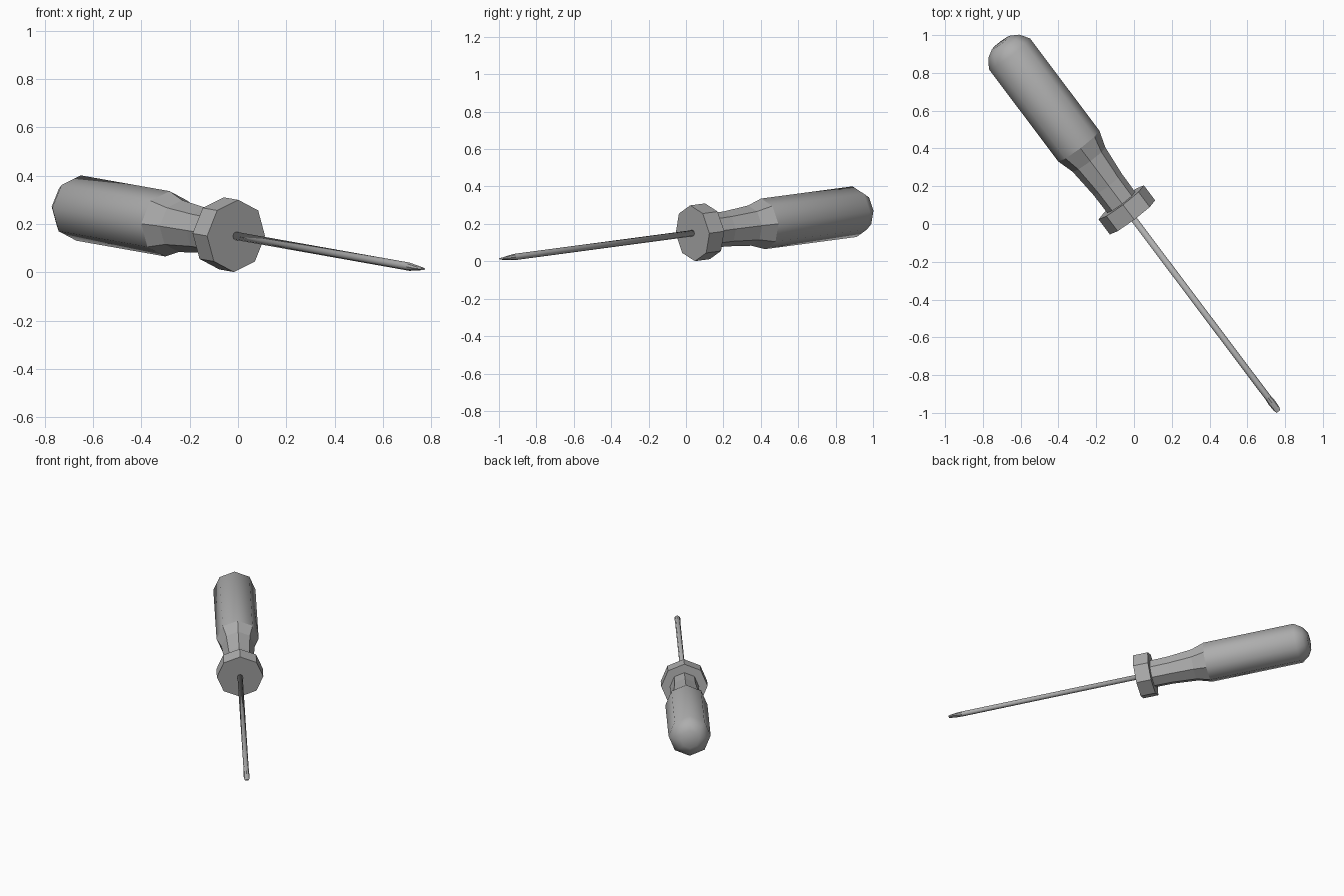
import bpy, bmesh, math
from mathutils import Matrix, Vector

cube = bpy.data.objects.get("Cube")
if cube:
    bpy.data.objects.remove(cube, do_unlink=True)

# Tool axis: points from the blade tip to the butt of the handle
axis = Vector((-0.598, 0.795, 0.106)).normalized()
side = axis.cross(Vector((0, 0, 1))).normalized()
up = side.cross(axis)
frame = Matrix((side, up, axis)).transposed().to_4x4()
frame.translation = (-0.008, 0.035, 0.15)

grey = bpy.data.materials.new("tool_grey")
grey.use_nodes = True
colour = (0.42, 0.42, 0.42, 1)
grey.diffuse_color = colour
grey.node_tree.nodes["Principled BSDF"].inputs["Base Color"].default_value = colour


def loft(name, rings, smooth_from=None, sides=8):
    """Skin rings of (distance along axis, half width, half height)."""
    bm = bmesh.new()
    loops = []
    for s, rx, ry in rings:
        loops.append([bm.verts.new((rx * math.cos(a), ry * math.sin(a), s))
                      for a in (math.tau * i / sides for i in range(sides))])
    for a, b in zip(loops, loops[1:]):
        for i in range(sides):
            j = (i + 1) % sides
            bm.faces.new((a[i], a[j], b[j], b[i]))
    bm.faces.new(loops[0][::-1])
    bm.faces.new(loops[-1])
    bmesh.ops.recalc_face_normals(bm, faces=bm.faces)
    for f in bm.faces:
        f.smooth = smooth_from is not None and f.calc_center_median().z > smooth_from
    mesh = bpy.data.meshes.new(name)
    bm.to_mesh(mesh)
    bm.free()
    mesh.materials.append(grey)
    obj = bpy.data.objects.new(name, mesh)
    obj.matrix_world = frame
    bpy.context.collection.objects.link(obj)
    return obj


def round_rings(*profile):
    return [(s, r, r) for s, r in profile]


# Handle: faceted neck flaring into a smooth barrel with a rounded butt
loft("handle", round_rings((0.08, 0.092), (0.22, 0.094), (0.385, 0.108),
                           (0.475, 0.136), (1.09, 0.136), (1.14, 0.102),
                           (1.165, 0.06)), smooth_from=0.476)

# Octagonal guard
loft("guard", round_rings((0, 0.15), (0.1, 0.15)))

# Shaft and flattened blade tip
loft("shaft", round_rings((-1.2, 0.017), (0.02, 0.017)), smooth_from=-1.19)
loft("blade_tip", [(-1.293, 0.012, 0.004), (-1.275, 0.018, 0.007),
                   (-1.235, 0.02, 0.013), (-1.2, 0.017, 0.017)])
